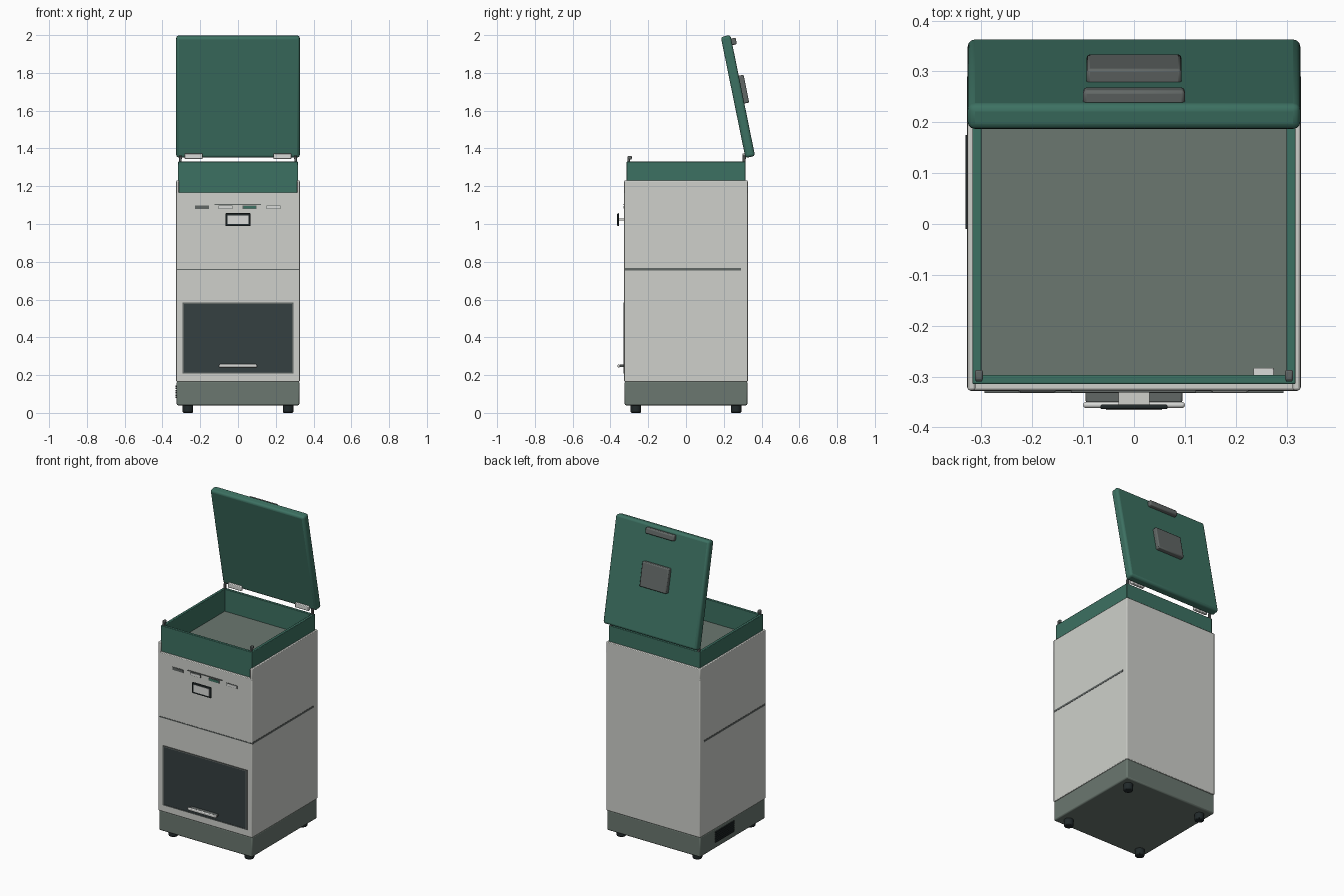
import bpy, math
from mathutils import Matrix, Vector

if "Cube" in bpy.data.objects:
    bpy.data.objects.remove(bpy.data.objects["Cube"])


def mat(name, r, g, b):
    m = bpy.data.materials.new(name)
    m.diffuse_color = (r, g, b, 1)
    m.use_nodes = True
    m.node_tree.nodes["Principled BSDF"].inputs["Base Color"].default_value = m.diffuse_color
    return m


SHELL = mat("pale grey", 0.62, 0.63, 0.595)
GREEN = mat("deep green", 0.046, 0.165, 0.122)
BASE = mat("grey green", 0.145, 0.185, 0.16)
DOOR = mat("dark slate", 0.035, 0.05, 0.053)
BLACK = mat("near black", 0.015, 0.022, 0.023)
GREY = mat("mid grey", 0.12, 0.135, 0.13)
SILVER = mat("silver", 0.7, 0.71, 0.69)


def box(name, x, y, z, material, bevel=0.0, segments=2, matrix=None):
    """Box from (min, max) ranges, optionally bevelled and placed by a matrix."""
    lo, hi = Vector((x[0], y[0], z[0])), Vector((x[1], y[1], z[1]))
    bpy.ops.mesh.primitive_cube_add(size=1)
    ob = bpy.context.object
    ob.name = name
    ob.data.transform(Matrix.Translation((lo + hi) / 2) @ Matrix.Diagonal((*(hi - lo), 1)))
    if matrix:
        ob.matrix_world = matrix
    ob.data.materials.append(material)
    if bevel:
        mod = ob.modifiers.new("bevel", 'BEVEL')
        mod.width, mod.segments = bevel, segments
        bpy.ops.object.shade_smooth_by_angle()
    return ob


def cylinder(name, radius, depth, loc, material, bevel=0.0):
    bpy.ops.mesh.primitive_cylinder_add(vertices=24, radius=radius, depth=depth, location=loc)
    ob = bpy.context.object
    ob.name = name
    ob.data.materials.append(material)
    if bevel:
        mod = ob.modifiers.new("bevel", 'BEVEL')
        mod.width, mod.segments = bevel, 2
        mod.limit_method = 'ANGLE'
    bpy.ops.object.shade_smooth_by_angle()
    return ob


# Base and feet
box("base", (-.325, .325), (-.325, .325), (.04, .168), BASE, .008)
for sx in (-1, 1):
    for sy in (-1, 1):
        cylinder("foot", .028, .045, (.265 * sx, .265 * sy, .0225), BLACK, .006)

# Cabinet with raised side and back walls round the hopper
box("cabinet", (-.327, .327), (-.327, .327), (.165, 1.168), SHELL, .004)
for sx in (-1, 1):
    a, b = sorted((.312 * sx, .327 * sx))
    box("cabinet_side_wall", (a, b), (-.327, .327), (1.155, 1.23), SHELL, .004)
box("cabinet_back_wall", (-.32, .32), (.312, .327), (1.155, 1.23), SHELL, .004)

# Seam lines round the cabinet
box("front_seam", (-.322, .322), (-.3285, -.32), (.756, .763), GREY)
for sx in (-1, 1):
    a, b = sorted((.32 * sx, .3285 * sx))
    box("side_seam", (a, b), (-.322, .29), (.754, .766), GREY)

# Hopper rim and floor
for s in (-1, 1):
    a, b = sorted((.3 * s, .318 * s))
    box("rim_side", (a, b), (-.315, .315), (1.165, 1.33), GREEN, .003)
    box("rim_end", (-.31, .31), sorted((.297 * s, .315 * s)), (1.165, 1.33), GREEN, .003)
box("hopper_floor", (-.302, .302), (-.3, .3), (1.165, 1.19), BASE)
box("lid_sensor", (.235, .275), (-.302, -.283), (1.265, 1.3), SILVER, .002)

# Corner catches at the front, hinge posts at the back
for sx in (-1, 1):
    x = .305 * sx
    box("front_catch", (x - .007, x + .007), (-.31, -.297), (1.32, 1.357), GREY, .003)
    box("catch_hook", (x - .008, x + .008), (-.308, -.287), (1.342, 1.36), GREY, .004)
    box("hinge_post", (x - .007, x + .007), (.299, .315), (1.32, 1.362), GREY, .003)
    h = .235 * sx
    box("hinge_plate", (h - .047, h + .047), (.299, .318), (1.344, 1.374), SILVER, .004)

# Open lid, tilted forward, with a rear plate and grip
tilt = Matrix.Translation((0, .275, 1.675)) @ Matrix.Rotation(math.radians(11.5), 4, 'X')
box("lid", (-.327, .327), (-.026, .026), (-.327, .327), GREEN, .014, 3, tilt)
box("lid_plate", (-.093, .093), (.02, .052), (-.043, .107), GREY, .006, 2, tilt)
box("lid_grip", (-.1, .1), (.02, .05), (.272, .308), GREY, .007, 2, tilt)

# Front door with thin frame and pull handle
for s in (-1, 1):
    a, b = sorted((.285 * s, .294 * s))
    box("door_frame_side", (a, b), (-.332, -.32), (.208, .584), GREY)
box("door_frame_top", (-.294, .294), (-.332, -.32), (.577, .584), GREY)
box("door_frame_bottom", (-.294, .294), (-.332, -.32), (.208, .214), GREY)
box("door", (-.285, .285), (-.33, -.322), (.214, .577), DOOR)
box("door_handle", (-.1, .1), (-.362, -.35), (.239, .258), SILVER, .005)
box("door_handle_bracket", (-.095, .095), (-.352, -.325), (.242, .255), GREY, .004)

# Display with dark surround on a short stem
box("display_surround", (-.066, .066), (-.364, -.355), (.989, 1.057), BLACK, .003)
box("display_face", (-.055, .055), (-.366, -.36), (1.0, 1.046), SILVER)
box("display_stem", (-.03, .03), (-.357, -.325), (1.018, 1.028), SHELL)

# Indicator strips and the line above them
for x, material in ((-.19, GREY), (-.067, SILVER), (.062, GREEN), (.188, SILVER)):
    box("indicator_edge", (x - .037, x + .037), (-.3295, -.324), (1.079, 1.098), GREY)
    box("indicator", (x - .034, x + .034), (-.331, -.324), (1.081, 1.095), material)
box("indicator_line", (-.124, .122), (-.331, -.324), (1.101, 1.106), GREY)

# Vent slats low on the left side
for i in range(6):
    z = .078 + i * .012
    box("vent_slat", (-.331, -.32), (-.01, .175), (z, z + .008), BLACK)
